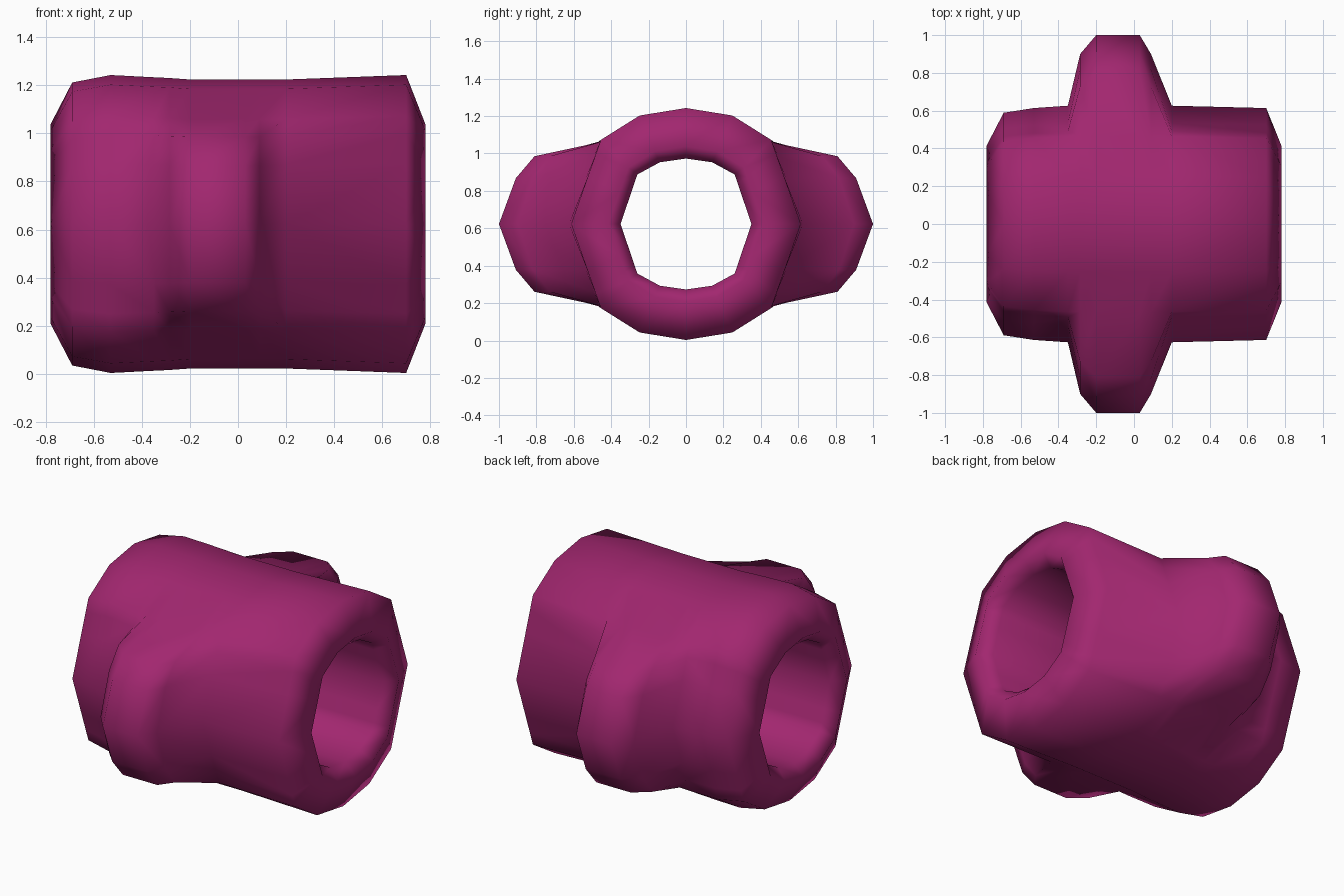
import bpy
import bmesh

cube = bpy.data.objects.get("Cube")
if cube:
    bpy.data.objects.remove(cube, do_unlink=True)

plum = bpy.data.materials.new("plum")
plum.use_nodes = True
colour = (0.36, 0.02, 0.16, 1)
plum.diffuse_color = colour
plum.node_tree.nodes["Principled BSDF"].inputs["Base Color"].default_value = colour

CENTRE_Z = 0.623


def cross_section(points):
    """Quarter section (y, z) with two extra rows on its first, flat side."""
    a, b = points[:2]
    extra = [tuple(p + (q - p) * t for p, q in zip(a, b)) for t in (0.56, 0.83)]
    return [a] + extra + points[1:]


OUTER = cross_section([(0.62, 0), (0.46, 0.45), (0.25, 0.58), (0, 0.62)])
INNER = cross_section([(0.35, 0), (0.26, 0.265), (0.14, 0.33), (0, 0.35)])

# Stations along the pipe: x, section, y scale, z scale, lug reach
STATIONS = [
    (-0.78, OUTER, 0.67, 0.67, 0),
    (-0.69, OUTER, 0.95, 0.95, 0),
    (-0.53, OUTER, 0.99, 1.00, 0),
    (-0.35, OUTER, 1.01, 0.985, 0),
    (-0.285, OUTER, 1.01, 0.98, 0.9),
    (-0.20, OUTER, 1.01, 0.97, 1),
    (0.03, OUTER, 1.01, 0.97, 1),
    (0.09, OUTER, 1.01, 0.97, 0.9),
    (0.20, OUTER, 1.01, 0.97, 0),
    (0.70, OUTER, 0.99, 1.00, 0),
    (0.78, OUTER, 0.67, 0.67, 0),
    (0.71, INNER, 1, 1, 0),
    (-0.71, INNER, 1, 1, 0),
]
LUG_ROWS = [1.0, 0.91, 0.81]   # lug reach of each row, from the middle up

# Quarter of the pipe: outside with lug, rounded rims and bore
bm = bmesh.new()
columns = []
for x, section, sy, sz, reach in STATIONS:
    column = []
    for row, (y, z) in enumerate(section):
        y, z = y * sy, z * sz
        if reach and row < len(LUG_ROWS):
            y = reach * LUG_ROWS[row]
        column.append(bm.verts.new((x, y, z)))
    columns.append(column)

for j, a in enumerate(columns):
    b = columns[(j + 1) % len(columns)]
    for i in range(len(a) - 1):
        bm.faces.new((a[i], a[i + 1], b[i + 1], b[i])).smooth = True

mesh = bpy.data.meshes.new("pipe_with_side_lugs")
bm.to_mesh(mesh)
bm.free()
mesh.materials.append(plum)
pipe = bpy.data.objects.new("pipe_with_side_lugs", mesh)
pipe.location.z = CENTRE_Z
bpy.context.collection.objects.link(pipe)

# Mirror front to back and top to bottom
mirror = pipe.modifiers.new("mirror", 'MIRROR')
mirror.use_axis = (False, True, True)
mirror.merge_threshold = 0.001
